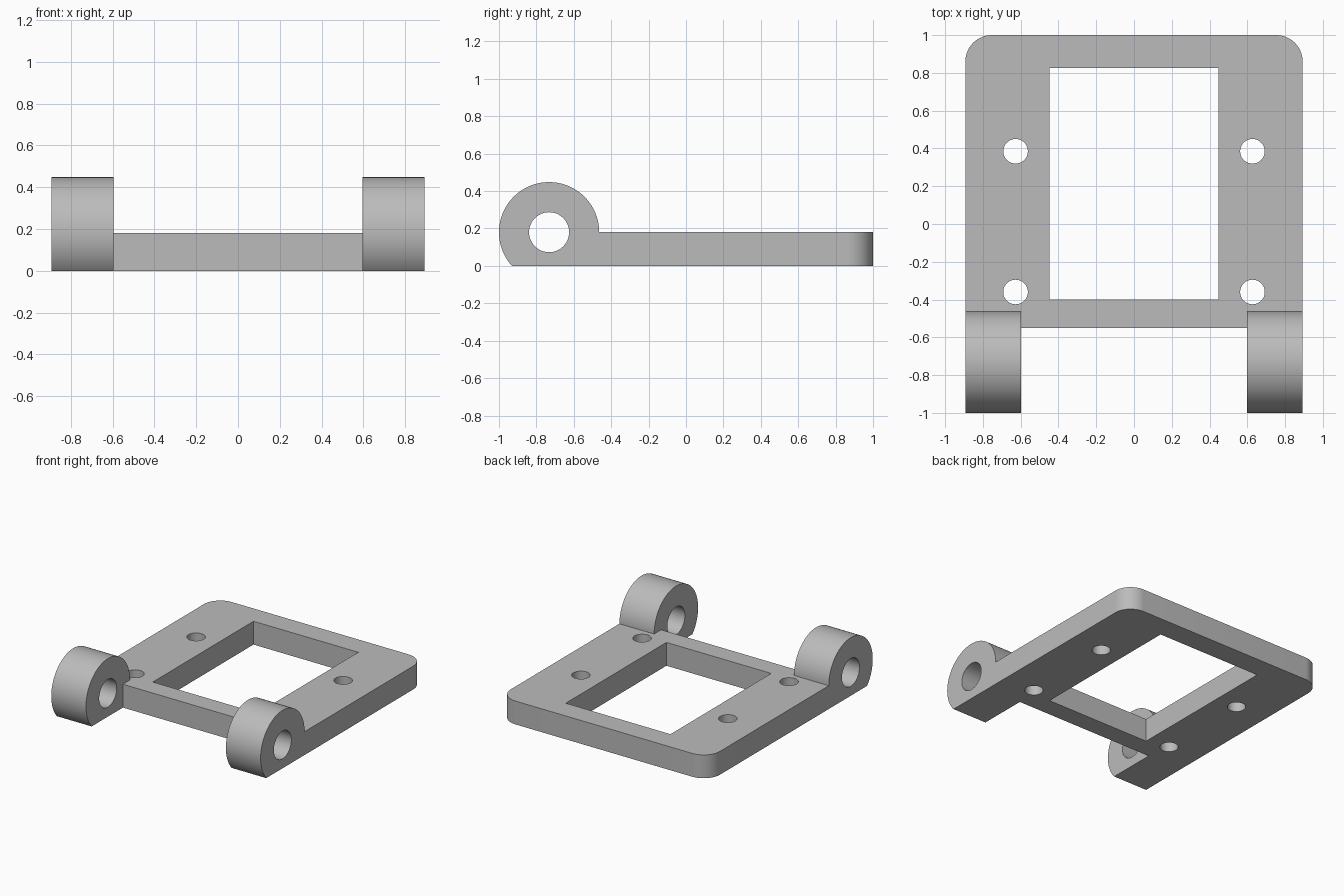
import bpy
from math import cos, sin, pi, asin, radians
from mathutils import Matrix

cube = bpy.data.objects.get("Cube")
if cube:
    bpy.data.objects.remove(cube, do_unlink=True)

# Main sizes
HALF_W, BACK, THICK = 0.893, 1.0, 0.18
FRONT, CORNER = -0.55, 0.14
KNUCKLE_R, BORE_R, KNUCKLE_Y = 0.268, 0.107, -0.732
KNUCKLE_IN = 0.597
SEAM = KNUCKLE_Y + KNUCKLE_R

grey = bpy.data.materials.new("plain grey")
grey.use_nodes = True
grey.diffuse_color = (0.5, 0.5, 0.5, 1)
grey.node_tree.nodes["Principled BSDF"].inputs["Base Color"].default_value = (0.5, 0.5, 0.5, 1)


def arc(cx, cy, r, start, end, steps):
    return [(cx + r * cos(start + (end - start) * i / steps),
             cy + r * sin(start + (end - start) * i / steps)) for i in range(steps + 1)]


def circle(cx, cy, r, steps=48):
    return arc(cx, cy, r, 0, 2 * pi, steps)[:-1]


def extruded(name, loops, depth, matrix):
    """Fill the first loop, leave the others as holes, and extrude by depth."""
    curve = bpy.data.curves.new(name, "CURVE")
    curve.dimensions = "2D"
    curve.fill_mode = "BOTH"
    curve.extrude = depth / 2
    for loop in loops:
        spline = curve.splines.new("POLY")
        spline.points.add(len(loop) - 1)
        for point, (u, v) in zip(spline.points, loop):
            point.co = (u, v, 0, 1)
        spline.use_cyclic_u = True
    obj = bpy.data.objects.new(name, curve)
    bpy.context.collection.objects.link(obj)
    bpy.ops.object.select_all(action="DESELECT")
    obj.select_set(True)
    bpy.context.view_layer.objects.active = obj
    bpy.ops.object.convert(target="MESH")
    obj = bpy.context.object
    obj.name = name
    obj.data.transform(matrix)
    obj.data.materials.clear()
    obj.data.materials.append(grey)
    bpy.ops.object.mode_set(mode="EDIT")
    bpy.ops.mesh.select_all(action="SELECT")
    bpy.ops.mesh.remove_doubles(threshold=0.0001)
    bpy.ops.mesh.normals_make_consistent(inside=False)
    bpy.ops.object.mode_set(mode="OBJECT")
    bpy.ops.object.shade_smooth_by_angle(angle=radians(30))
    return obj


# Base plate: rounded back corners, notched front corners, window and screw holes
right_half = [(KNUCKLE_IN, FRONT), (KNUCKLE_IN, SEAM), (HALF_W, SEAM)]
right_half += arc(HALF_W - CORNER, BACK - CORNER, CORNER, 0, pi / 2, 14)
outline = right_half + [(-x, y) for x, y in reversed(right_half)]
window = [(-0.447, -0.40), (0.447, -0.40), (0.447, 0.827), (-0.447, 0.827)]
screw_holes = [circle(sx * 0.627, y, 0.065) for sx in (-1, 1) for y in (-0.36, 0.385)]
extruded("base_plate", [outline, window] + screw_holes, THICK,
         Matrix.Translation((0, 0, THICK / 2)))

# Hinge knuckles: round eye cut flat at the bottom, with a bore along x
profile = arc(KNUCKLE_Y, THICK, KNUCKLE_R, 0, pi + asin(THICK / KNUCKLE_R), 64)
profile.append((SEAM, 0))
bore = circle(KNUCKLE_Y, THICK, BORE_R)
to_side = Matrix(((0, 0, 1, 0), (1, 0, 0, 0), (0, 1, 0, 0), (0, 0, 0, 1)))
for side, sx in (("left", 1), ("right", -1)):
    centre = Matrix.Translation((sx * (KNUCKLE_IN + HALF_W) / 2, 0, 0))
    extruded(side + "_hinge_knuckle", [profile, bore], HALF_W - KNUCKLE_IN, centre @ to_side)
